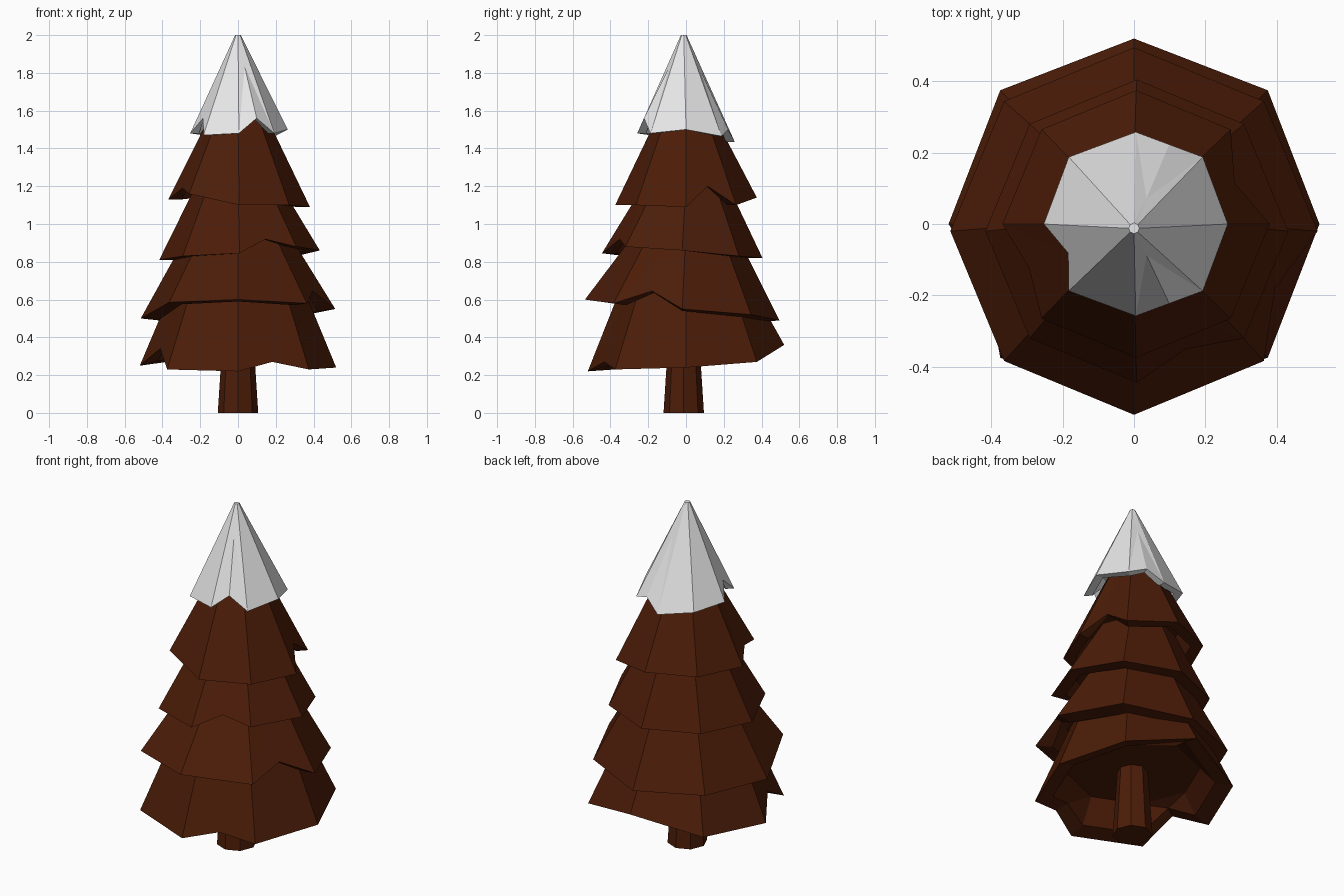
import bpy, bmesh, math
from mathutils import Vector

if "Cube" in bpy.data.objects:
    bpy.data.objects.remove(bpy.data.objects["Cube"])


def material(name, rgb):
    m = bpy.data.materials.new(name)
    m.diffuse_color = (*rgb, 1)
    m.use_nodes = True
    m.node_tree.nodes["Principled BSDF"].inputs["Base Color"].default_value = m.diffuse_color
    return m


BROWN = material("dark brown", (0.072, 0.0118, 0.0024))
SNOW = material("snow white", (0.8, 0.8, 0.8))


def finish(bm, name, mat):
    bmesh.ops.recalc_face_normals(bm, faces=bm.faces)
    me = bpy.data.meshes.new(name)
    bm.to_mesh(me)
    bm.free()
    me.materials.append(mat)
    bpy.context.collection.objects.link(bpy.data.objects.new(name, me))


def tier(name, mat, r, heights, top_r, top_z, notches, diag=1.0,
         centre=(0, 0), top_y=0.0, lip_rise=0.0, bulged=()):
    """Eight-sided skirt with uneven rim; notches = {side index: z of raised rim midpoint}."""
    bm = bmesh.new()

    def pt(i, rad, z, c=centre):
        a = math.radians(45 * i)
        return Vector((rad * math.cos(a) + c[0], rad * math.sin(a) + c[1], z))

    rad = [r * (diag if i % 2 else 1.0) for i in range(8)]
    rim = [bm.verts.new(pt(i, rad[i], heights[i])) for i in range(8)]
    top = [bm.verts.new(pt(i, top_r, top_z, (0, top_y))) for i in range(8)]
    lip = [bm.verts.new(pt(i, rad[i] * 0.82, heights[i] + lip_rise)) for i in range(8)]
    zc = sum(heights) / 8 + 0.13
    roof = [bm.verts.new(pt(i, r * 0.68, zc)) for i in range(8)]
    bm.faces.new(top)
    bm.faces.new(roof)
    for i in range(8):
        j = (i + 1) % 8
        if i in notches:
            # notch point slides up the slope; bulged ones rise straight up
            low = (rim[i].co + rim[j].co) / 2
            high = (top[i].co + top[j].co) / 2
            c = low.lerp(high, (notches[i] - low.z) / (high.z - low.z))
            if i in bulged:
                c = Vector((low.x, low.y, notches[i]))
            mid = bm.verts.new(c)
            li = (lip[i].co + lip[j].co) / 2
            li.z = notches[i] + lip_rise
            lmid = bm.verts.new(li)
            fold = bm.verts.new(low.lerp(high, 0.68))
            for f in ((rim[i], mid, fold), (mid, rim[j], fold), (rim[i], fold, top[i]),
                      (rim[j], top[j], fold), (fold, top[j], top[i]),
                      (rim[i], lip[i], lmid, mid), (mid, lmid, lip[j], rim[j]),
                      (lip[i], roof[i], lmid), (lmid, roof[j], lip[j]), (lmid, roof[i], roof[j])):
                bm.faces.new(f)
        else:
            bm.faces.new((rim[i], rim[j], top[j], top[i]))
            bm.faces.new((rim[i], lip[i], lip[j], rim[j]))
            bm.faces.new((lip[i], roof[i], roof[j], lip[j]))
    finish(bm, name, mat)


# Branch tiers: rim heights run counter-clockwise from +x
tier("branch_tier_1", BROWN, 0.52, [.24, .27, .36, .27, .25, .23, .22, .23],
     0.33, 0.70, {4: .34, 6: .27}, diag=1.02, lip_rise=0.025)
tier("branch_tier_2", BROWN, 0.515, [.55, .52, .49, .50, .50, .585, .60, .58],
     0.255, 0.97, {7: .645}, centre=(0, -0.02), lip_rise=-0.01)
tier("branch_tier_3", BROWN, 0.425, [.86, .83, .82, .82, .81, .83, .845, .88],
     0.215, 1.22, {6: .92}, centre=(0.008, -0.02))
tier("branch_tier_4", BROWN, 0.375, [1.09, 1.10, 1.14, 1.14, 1.13, 1.16, 1.10, 1.10],
     0.155, 1.56, {0: 1.20, 4: 1.19}, centre=(0.006, 0))

# Snow cap
tier("snow_cap", SNOW, 0.258, [1.50, 1.465, 1.435, 1.47, 1.48, 1.47, 1.48, 1.48],
     0.015, 2.0, {1: 1.50, 4: 1.56, 6: 1.56}, diag=1.03, centre=(0.005, 0),
     top_y=-0.012, bulged=(1, 6))

# Trunk
bm = bmesh.new()
bmesh.ops.create_cone(bm, cap_ends=True, segments=8, radius1=0.107, radius2=0.08, depth=0.42)
bmesh.ops.translate(bm, verts=bm.verts, vec=(0, -0.012, 0.21))
finish(bm, "trunk", BROWN)
